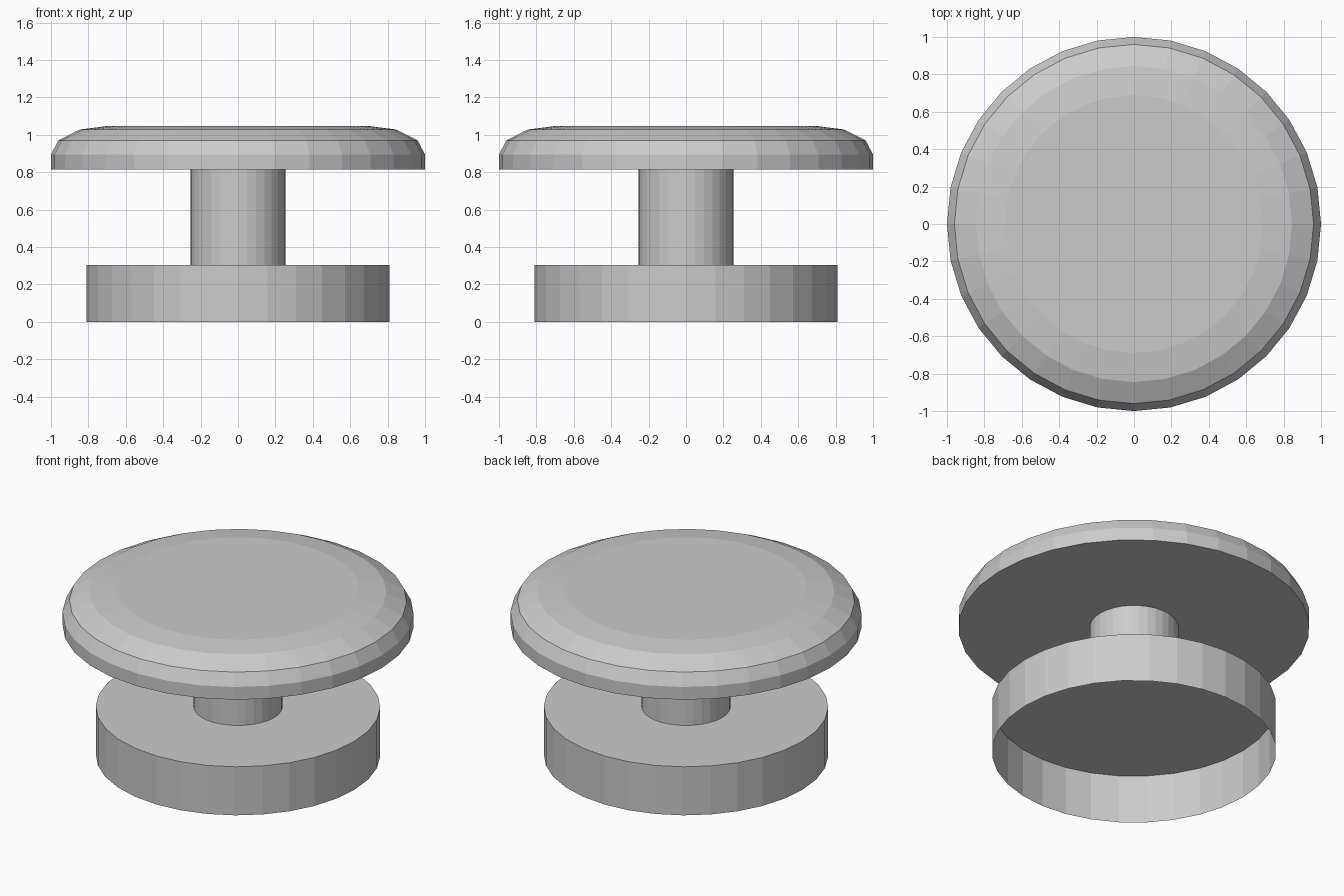
import bpy, bmesh
from math import cos, sin, tau

if "Cube" in bpy.data.objects:
    bpy.data.objects.remove(bpy.data.objects["Cube"])

SIDES = 32


def lathe(name, profile, cap_bottom, cap_top):
    """Revolve (radius, z) points, listed bottom to top, around z."""
    bm = bmesh.new()
    rings = [[bm.verts.new((r * cos(tau * i / SIDES), r * sin(tau * i / SIDES), z))
              for i in range(SIDES)] for r, z in profile]
    for low, high in zip(rings, rings[1:]):
        for i in range(SIDES):
            j = (i + 1) % SIDES
            bm.faces.new((low[i], low[j], high[j], high[i]))
    if cap_bottom:
        bm.faces.new(rings[0][::-1])
    if cap_top:
        bm.faces.new(rings[-1])
    mesh = bpy.data.meshes.new(name)
    bm.to_mesh(mesh)
    bm.free()
    obj = bpy.data.objects.new(name, mesh)
    bpy.context.collection.objects.link(obj)
    return obj


# Base: drum open underneath
lathe("base", [(0.81, 0), (0.81, 0.305)], False, True)

# Stem: open tube between base and cap
lathe("stem", [(0.253, 0.305), (0.253, 0.815)], False, False)

# Cap: wide disc with a rounded upper rim
lathe("cap", [(1.0, 0.815), (1.0, 0.895), (0.96, 0.97), (0.845, 1.028), (0.69, 1.048)],
      True, True)
